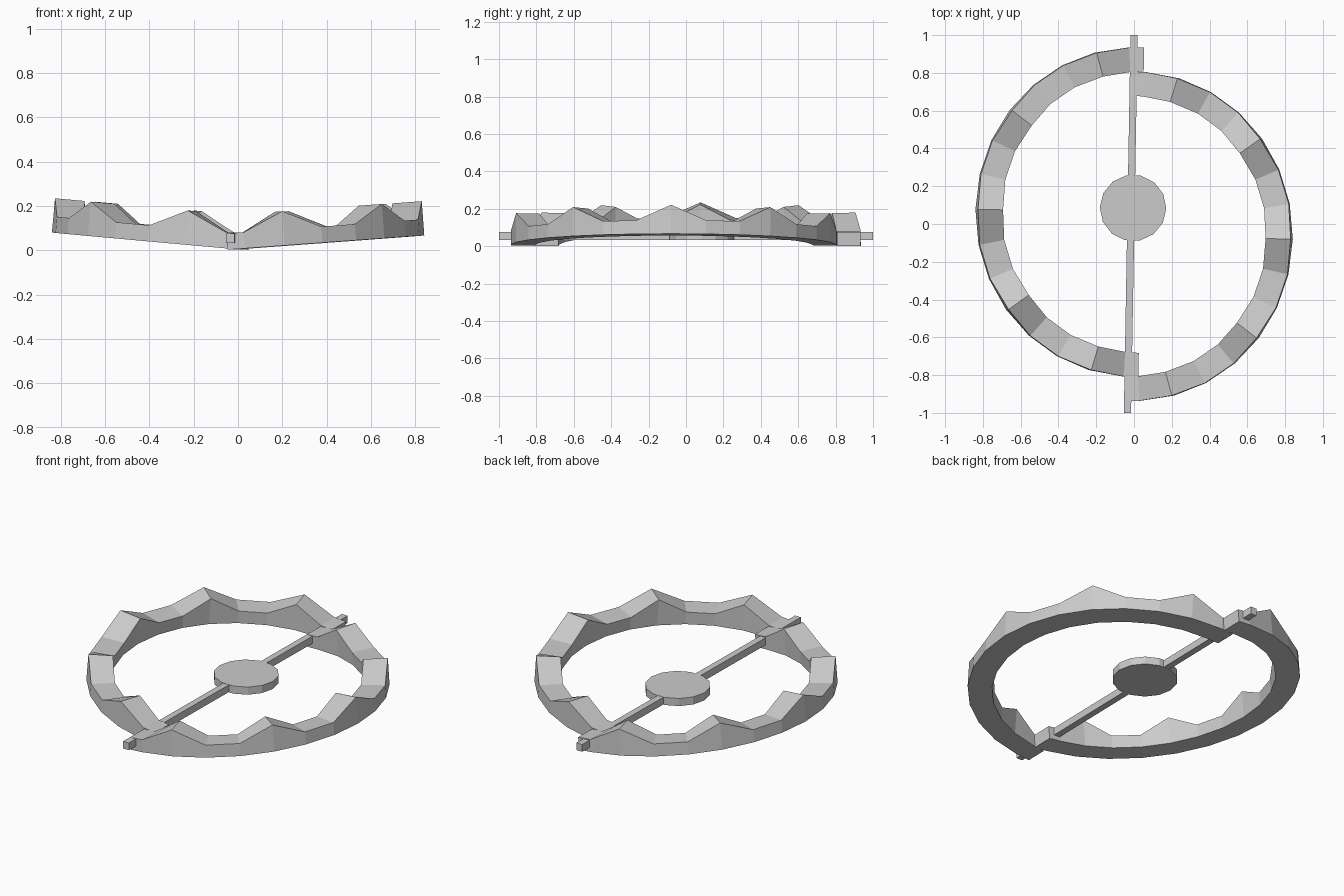
import bpy, bmesh
from math import sin, cos, radians, atan2
from mathutils import Matrix

if "Cube" in bpy.data.objects:
    bpy.data.objects.remove(bpy.data.objects["Cube"])

YAW = atan2(-0.035, 2.0) * -1  # slight turn of the whole trap


def finish(name, bm, matrix):
    bmesh.ops.recalc_face_normals(bm, faces=bm.faces)
    me = bpy.data.meshes.new(name)
    bm.to_mesh(me)
    bm.free()
    ob = bpy.data.objects.new(name, me)
    ob.matrix_world = matrix
    bpy.context.collection.objects.link(ob)
    return ob


def jaw(name, side, cy, tilt, z0, tip):
    """Half ring with five teeth, swept as a box section, built on +x then turned."""
    step = 12.4
    stations = []
    for i in range(-7, 8):
        a = radians(i * step)
        h = 0.155 if i % 3 == 0 else 0.073
        stations.append(((0.843 * cos(a), 0.872 * sin(a)),
                         (0.710 * cos(a), 0.742 * sin(a)), h))
    # straight end tabs passing the hinge bar
    stations.insert(0, ((-tip, -0.872), (-tip, -0.745), 0.073))
    stations.append(((-tip, 0.872), (-tip, 0.745), 0.073))
    bm = bmesh.new()
    rings = [[bm.verts.new((*o, 0)), bm.verts.new((*o, h)),
              bm.verts.new((*n, h)), bm.verts.new((*n, 0))] for o, n, h in stations]
    for a, b in zip(rings, rings[1:]):
        for k in range(4):
            j = (k + 1) % 4
            bm.faces.new((a[k], a[j], b[j], b[k]))
    bm.faces.new(rings[0])
    bm.faces.new(rings[-1])
    turn = 0 if side > 0 else radians(180)
    m = (Matrix.Translation((0, cy, z0)) @ Matrix.Rotation(turn - YAW, 4, 'Z')
         @ Matrix.Rotation(-radians(tilt), 4, 'Y'))
    return finish(name, bm, m)


# Toothed jaws
jaw("left_jaw", -1, 0.063, 5.1, 0.005, 0.032)
jaw("right_jaw", 1, -0.065, 4.2, 0.005, 0.032)

# Hinge bar
bm = bmesh.new()
bmesh.ops.create_cube(bm, size=1, matrix=Matrix.Diagonal((0.038, 2.0, 0.043, 1)))
finish("hinge_bar", bm, Matrix.Translation((-0.017, 0, 0.054)) @ Matrix.Rotation(-YAW, 4, 'Z'))

# Trigger plate
bm = bmesh.new()
bmesh.ops.create_cone(bm, cap_ends=True, segments=14, radius1=0.176, radius2=0.176, depth=0.045)
# put corners on the x axis, flats toward the bar
co = bm.verts[:][0].co
bmesh.ops.rotate(bm, verts=bm.verts, matrix=Matrix.Rotation(-atan2(co.y, co.x), 3, 'Z'))
finish("trigger_plate", bm, Matrix.Translation((-0.005, 0.085, 0.0545)) @ Matrix.Rotation(-YAW, 4, 'Z'))
